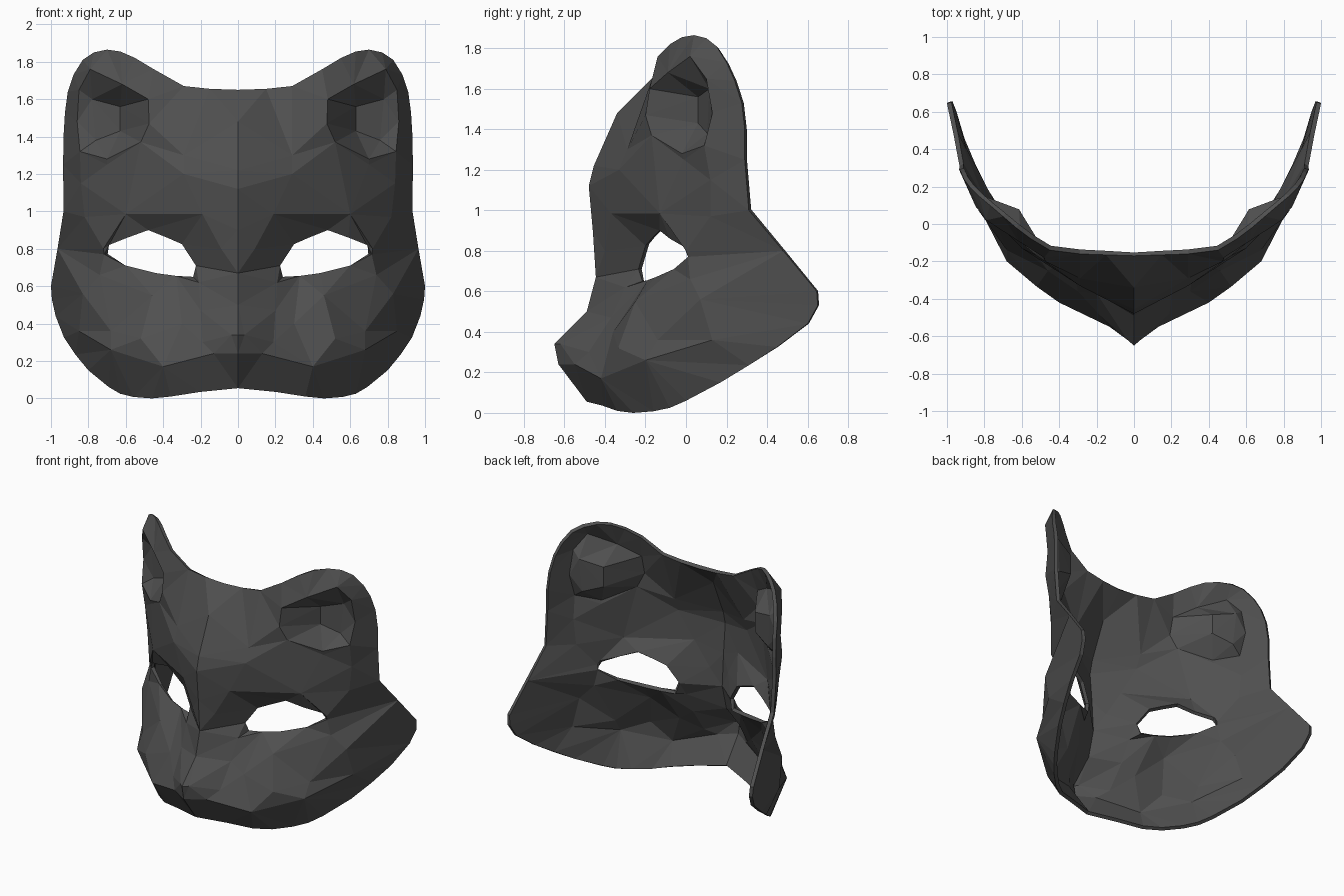
import bpy
from mathutils import Vector
from mathutils.geometry import delaunay_2d_cdt

if "Cube" in bpy.data.objects:
    bpy.data.objects.remove(bpy.data.objects["Cube"])

# Right half of the mask: (x, y depth, z). Rim runs from top centre round to bottom centre.
rim = [(0, -.17, 1.65), (.15, -.165, 1.655), (.29, -.16, 1.67), (.45, -.14, 1.76), (.55, -.08, 1.82),
       (.63, -.02, 1.855), (.70, .04, 1.865), (.77, .10, 1.85), (.83, .15, 1.81), (.88, .20, 1.73),
       (.91, .24, 1.64), (.925, .275, 1.53), (.933, .29, 1.40), (.935, .29, 1.25), (.933, .31, 1.0),
       (.965, .48, .80), (1.0, .645, .60), (.995, .65, .53), (.975, .60, .44), (.93, .45, .325),
       (.87, .31, .235), (.80, .17, .15), (.69, .0, .06), (.63, -.08, .025), (.56, -.16, .008),
       (.46, -.26, .0), (.36, -.34, .01), (.2, -.41, .035), (0, -.49, .055)]
# Centre line of the face, chin to forehead
centre = [(0, -.63, .24), (0, -.65, .34), (0, -.49, .50), (0, -.445, .67), (0, -.46, .9),
          (0, -.48, 1.12), (0, -.455, 1.22), (0, -.34, 1.48)]
# Eye opening
eye = [(.715, .01, .77), (.69, -.01, .82), (.59, -.08, .86), (.48, -.13, .90), (.38, -.17, .86),
       (.30, -.20, .825), (.225, -.235, .71), (.24, -.215, .65), (.33, -.19, .655), (.44, -.15, .67),
       (.60, -.06, .71)]
# Edge and floor of the hollow inside the ear
ear_edge = [(.48, -.18, 1.60), (.62, -.09, 1.68), (.79, .02, 1.76), (.85, .10, 1.65),
            (.86, .13, 1.48), (.845, .09, 1.32), (.70, -.02, 1.28), (.52, -.17, 1.37), (.475, -.20, 1.47)]
ear_floor = [(.63, .06, 1.56), (.63, .06, 1.43), (.76, .105, 1.38), (.78, .115, 1.60)]
# Brow ridge, then muzzle and cheek planes
brow = [(.09, -.40, .80), (.19, -.37, .985), (.60, -.13, .985), (.72, .0, .80)]
muzzle = [(.035, -.62, .34), (.13, -.55, .24), (.19, -.48, .30), (.20, -.37, .47), (.21, -.30, .62)]
cheek = [(.40, -.42, .17), (.52, -.335, .32), (.68, -.20, .26), (.68, -.14, .36), (.83, .07, .56)]
extra = [(.70, -.01, 1.25), (.29, -.33, 1.20), (.29, -.29, 1.30), (.82, .12, .97), (.84, .12, 1.15),
         (.46, -.25, .55), (.30, -.36, .40), (.74, .02, .66), (.85, .13, .36)]


def inside(px, pz, poly):
    """Even-odd test in the front projection."""
    hit = False
    for a, b in zip(poly, poly[1:] + poly[:1]):
        if (a[2] > pz) != (b[2] > pz):
            if px < a[0] + (pz - a[2]) * (b[0] - a[0]) / (b[2] - a[2]):
                hit = not hit
    return hit


points, edges = [], []


def add(chain, closed=False, linked=True):
    """Add a chain of points, with fixed creases between neighbours."""
    start, n = len(points), len(chain)
    points.extend(chain)
    if linked:
        edges.extend((start + i, start + i + 1) for i in range(n - 1))
        if closed:
            edges.append((start + n - 1, start))


add(rim)
add(centre, linked=False)
add(eye, closed=True)
add(ear_edge, closed=True)
add(ear_floor, closed=True)
add(brow)
add(muzzle)
add(cheek)
add(extra, linked=False)

# Triangulate the facets in front view, then give each point its depth
flat, _, faces, origin, _, _ = delaunay_2d_cdt(
    [Vector((p[0], p[2])) for p in points], edges, [], 0, 1e-5)
verts = []
for co, src in zip(flat, origin):
    if src:
        y = points[src[0]][1]
    else:
        near = sorted(points, key=lambda p: (p[0] - co.x) ** 2 + (p[2] - co.y) ** 2)[:2]
        y = (near[0][1] + near[1][1]) / 2
    verts.append((co.x, y, co.y))

outline = rim + centre
keep = []
for f in faces:
    cx = sum(verts[i][0] for i in f) / len(f)
    cz = sum(verts[i][2] for i in f) / len(f)
    if inside(cx, cz, outline) and not inside(cx, cz, eye):
        keep.append(tuple(f))

mesh = bpy.data.meshes.new("cat_mask")
mesh.from_pydata(verts, [], keep)
mesh.update()
mask = bpy.data.objects.new("cat_mask", mesh)
bpy.context.collection.objects.link(mask)

# Mirror to the other half and give the shell a thin wall
mirror = mask.modifiers.new("mirror", 'MIRROR')
mirror.use_clip = True
mirror.merge_threshold = 0.002
shell = mask.modifiers.new("shell", 'SOLIDIFY')
shell.thickness = 0.025
shell.offset = -1

# Dark grey finish
mat = bpy.data.materials.new("dark_grey")
mat.diffuse_color = (.08, .08, .08, 1)
mat.use_nodes = True
mat.node_tree.nodes["Principled BSDF"].inputs["Base Color"].default_value = mat.diffuse_color
mesh.materials.append(mat)
